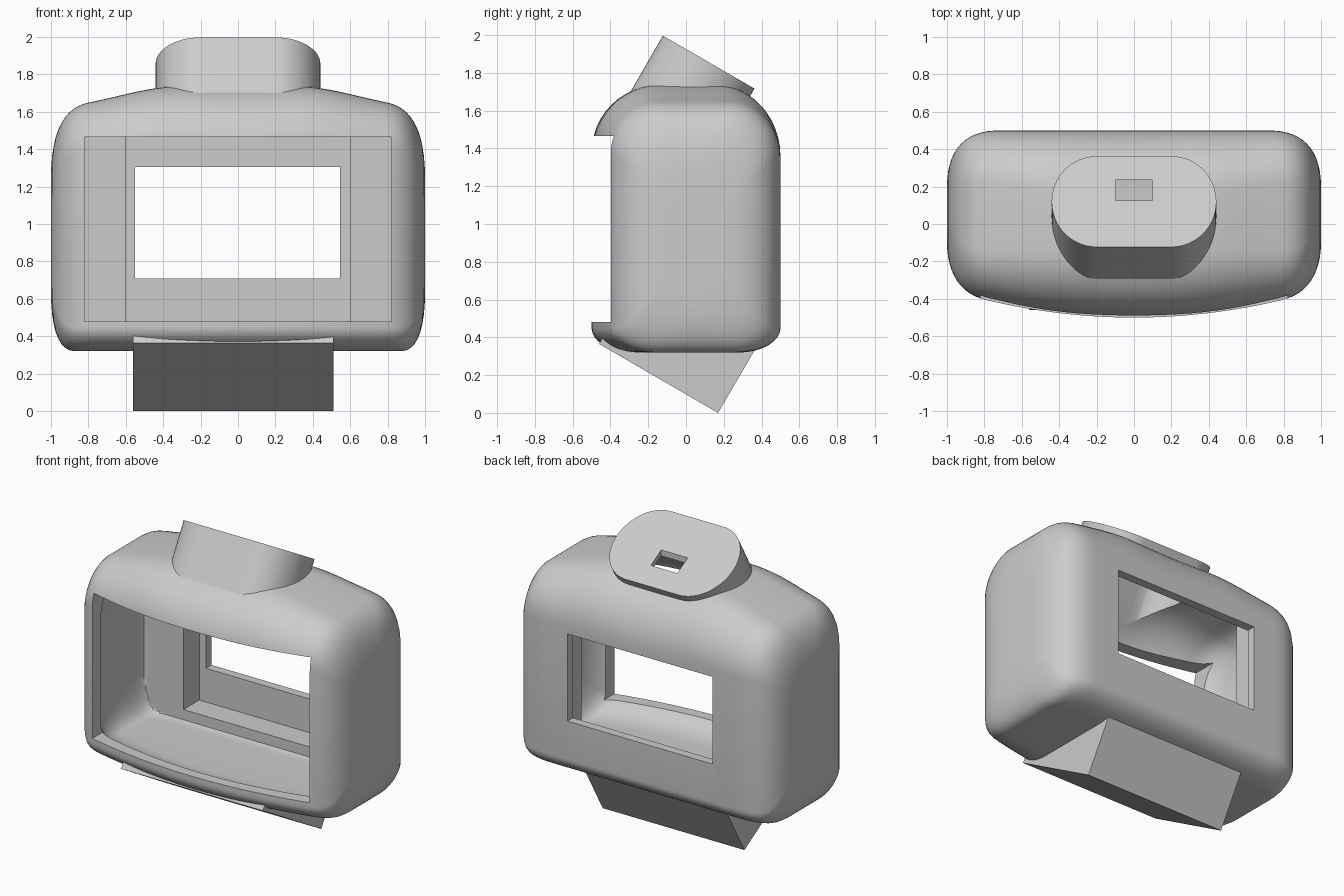
import bpy, bmesh, math
from mathutils import Vector

old = bpy.data.objects.get("Cube")
if old:
    bpy.data.objects.remove(old, do_unlink=True)

grey = bpy.data.materials.new("plain_grey")
grey.use_nodes = True
colour = (0.6, 0.6, 0.6, 1)
grey.diffuse_color = colour
grey.node_tree.nodes["Principled BSDF"].inputs["Base Color"].default_value = colour


def loft(name, rings):
    """Skin a list of equal closed rings and cap both ends."""
    bm = bmesh.new()
    loops = [[bm.verts.new(p) for p in ring] for ring in rings]
    n = len(loops[0])
    for a, b in zip(loops, loops[1:]):
        for i in range(n):
            j = (i + 1) % n
            bm.faces.new((a[i], a[j], b[j], b[i]))
    bm.faces.new(loops[0][::-1])
    bm.faces.new(loops[-1])
    bmesh.ops.recalc_face_normals(bm, faces=bm.faces)
    mesh = bpy.data.meshes.new(name)
    bm.to_mesh(mesh)
    bm.free()
    ob = bpy.data.objects.new(name, mesh)
    bpy.context.collection.objects.link(ob)
    mesh.materials.append(grey)
    return ob


def box(name, x0, x1, y0, y1, z0, z1):
    return loft(name, [[(x, y0, z0), (x, y1, z0), (x, y1, z1), (x, y0, z1)]
                       for x in (x0, x1)])


def end_round(x, start, p=2.6):
    """0 along the middle, curving to 1 at the ends."""
    t = max(0, (abs(x) - start) / (1 - start))
    return 1 - max(0, 1 - t ** p) ** (1 / p)


def section(x, wall, back_limit):
    """Rounded cross-section of the case at station x, inset by wall."""
    s = min(1, max(0, (abs(x) - 0.3) / 0.7))
    top = 1.737 - 0.11 * s * s * (3 - 2 * s) - 0.42 * end_round(x, 0.78) - wall
    low = 0.32 + 0.35 * end_round(x, 0.86) + wall
    front = -0.5 + 0.15 * x * x + 0.28 * end_round(x, 0.78) + wall * 0.7
    back = 0.5 - 0.33 * end_round(x, 0.7) - wall
    r_top = 0.36 - 0.14 * x * x
    half_y, half_z = (back - front) * 0.48, (top - low) * 0.48
    corners = [(back, top, -1, -1, r_top, r_top * 1.1, 0),
               (front, top, 1, -1, r_top, r_top, 1),
               (front, low, 1, 1, 0.22, 0.13, 2),
               (back, low, -1, 1, 0.22, 0.13, 3)]
    ring = []
    for y, z, sy, sz, ry, rz, quarter in corners:
        ry, rz = min(ry, half_y), min(rz, half_z)
        for k in range(13):
            a = (quarter + k / 12) * math.pi / 2
            py = y + sy * ry + ry * math.cos(a)
            ring.append((x * (1 - wall), min(py, back_limit),
                         z + sz * rz + rz * math.sin(a)))
    return ring


def case_loft(name, wall, back_limit):
    stations = [math.sin(math.pi / 2 * i / 28) for i in range(-28, 29)]
    return loft(name, [section(x, wall, back_limit) for x in stations])


def tilted_oval(name, inset, top, bottom):
    """Oval prism standing on the axis of the tilted top mount."""
    axis = Vector((0, 0.5, 0.866))
    slope = Vector((0, 0.866, -0.5))
    centre = Vector((0, 0.12, 1.857))
    rings = []
    for h in (top, bottom):
        ring = []
        for k in range(66):
            a = math.pi * (k if k < 33 else k - 1) / 32 - math.pi / 2
            side = 1 if k < 33 else -1
            px = side * 0.2 + (0.24 - inset) * math.cos(a)
            ring.append(centre + Vector((px, 0, 0)) + axis * h
                        + slope * (0.28 - inset) * math.sin(a))
        rings.append(ring)
    return loft(name, rings)


def combine(target, tool, operation):
    mod = target.modifiers.new("cut", 'BOOLEAN')
    mod.operation, mod.solver, mod.object = operation, 'EXACT', tool
    bpy.context.view_layer.objects.active = target
    bpy.ops.object.modifier_apply(modifier=mod.name)
    bpy.data.objects.remove(tool, do_unlink=True)


# Outer case with its top mount and the tilted foot
case = case_loft("camera_case", 0, 9)
foot_profile = [(0.17, 0), (0.38, 0.36), (0.3, 0.39), (-0.43, 0.415), (-0.46, 0.365)]
foot = loft("foot", [[(x, y, z) for y, z in foot_profile] for x in (-0.56, 0.51)])
combine(case, tilted_oval("top_mount", 0, 0, -0.42), 'UNION')
combine(case, foot, 'UNION')

# Hollow interior and the hollow under the mount cap
combine(case, case_loft("cavity", 0.08, 0.27), 'DIFFERENCE')
combine(case, tilted_oval("mount_hollow", 0.05, -0.035, -0.5), 'DIFFERENCE')

# Front opening, rear recess, rear window and mount slot
for cutter in (box("front_opening", -0.82, 0.82, -0.8, -0.2, 0.48, 1.465),
               box("rear_recess", -0.6, 0.6, 0.2, 0.44, 0.48, 1.465),
               box("rear_window", -0.55, 0.545, 0.4, 0.7, 0.71, 1.305),
               box("mount_slot", -0.1, 0.1, 0.125, 0.235, 1.7, 2.1)):
    combine(case, cutter, 'DIFFERENCE')

# Smooth shading with crisp cut edges
bpy.ops.object.select_all(action='DESELECT')
case.select_set(True)
bpy.context.view_layer.objects.active = case
bpy.ops.object.shade_smooth_by_angle(angle=math.radians(30))
